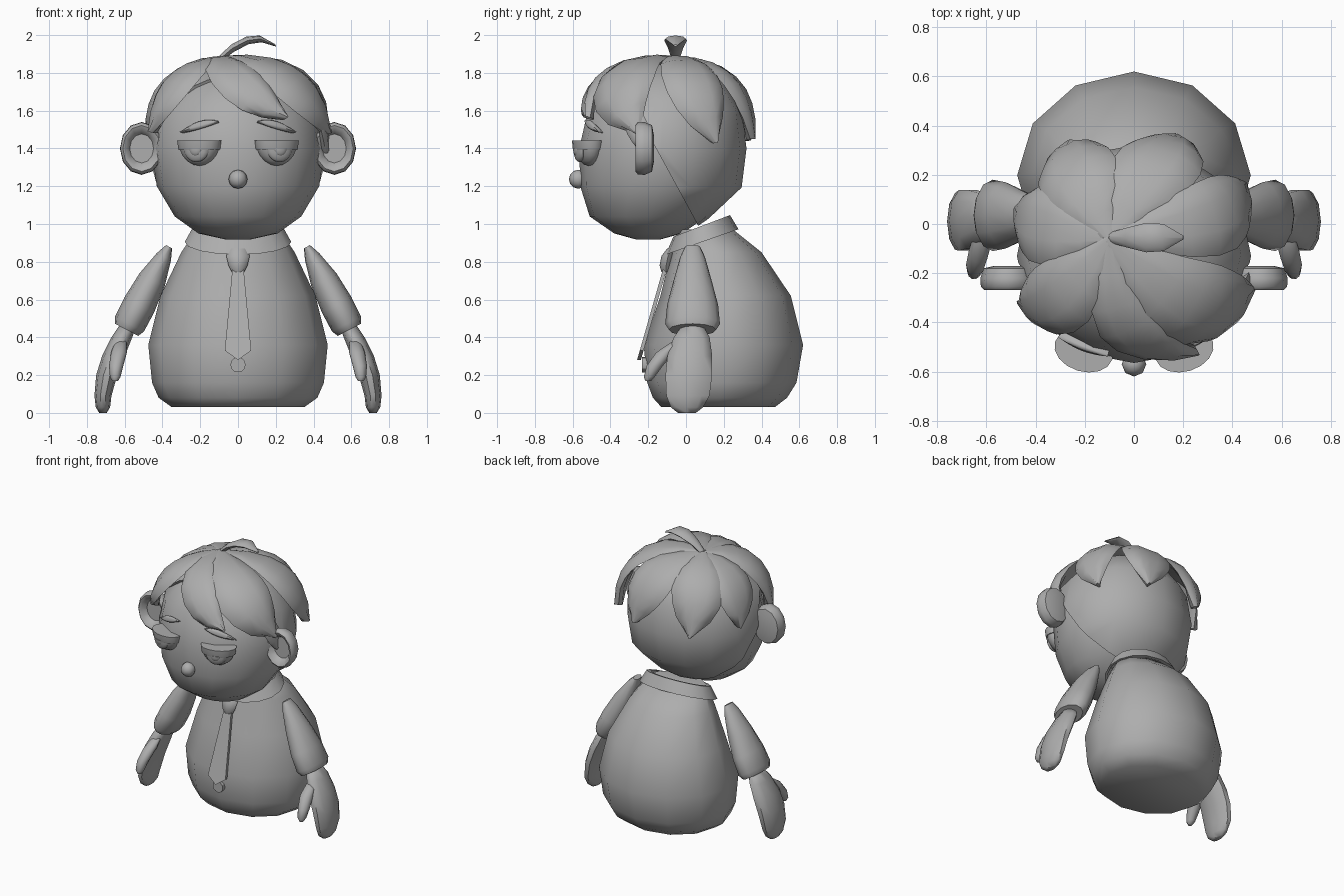
import bpy, bmesh, math
from mathutils import Vector, Matrix

cube = bpy.data.objects.get("Cube")
if cube:
    bpy.data.objects.remove(cube, do_unlink=True)

clay = bpy.data.materials.new("grey clay")
clay.use_nodes = True
GREY = (0.42, 0.42, 0.42, 1)
clay.diffuse_color = GREY
clay.node_tree.nodes["Principled BSDF"].inputs["Base Color"].default_value = GREY

X, Y, Z = Vector((1, 0, 0)), Vector((0, 1, 0)), Vector((0, 0, 1))
SIDES = (("left", 1), ("right", -1))


def finish(name, bm, angle=50):
    bmesh.ops.recalc_face_normals(bm, faces=bm.faces)
    mesh = bpy.data.meshes.new(name)
    bm.to_mesh(mesh)
    bm.free()
    mesh.materials.append(clay)
    obj = bpy.data.objects.new(name, mesh)
    bpy.context.collection.objects.link(obj)
    bpy.ops.object.select_all(action="DESELECT")
    obj.select_set(True)
    bpy.context.view_layer.objects.active = obj
    bpy.ops.object.shade_smooth_by_angle(angle=math.radians(angle))
    return obj


def ring(c, a, b, n=12):
    c = Vector(c)
    return [c + a * math.cos(i * math.tau / n) + b * math.sin(i * math.tau / n) for i in range(n)]


def loft(rings, caps=True):
    bm = bmesh.new()
    rows = [[bm.verts.new(p) for p in r] for r in rings]
    n = len(rows[0])
    for low, high in zip(rows, rows[1:]):
        for i in range(n):
            j = (i + 1) % n
            bm.faces.new((low[i], low[j], high[j], high[i]))
    if caps:
        bm.faces.new(rows[0])
        bm.faces.new(rows[-1])
    return bm


def cut(bm, point, normal):
    """Remove everything on the normal side and close the hole."""
    geom = bm.verts[:] + bm.edges[:] + bm.faces[:]
    res = bmesh.ops.bisect_plane(bm, geom=geom, plane_co=point, plane_no=normal, clear_outer=True)
    edges = [e for e in res["geom_cut"] if isinstance(e, bmesh.types.BMEdge)]
    bmesh.ops.edgeloop_fill(bm, edges=edges)


def ball(radii, u=16, v=10):
    bm = bmesh.new()
    bmesh.ops.create_uvsphere(bm, u_segments=u, v_segments=v, radius=1)
    bmesh.ops.scale(bm, vec=radii, verts=bm.verts)
    return bm


# Body: pear shape leaning forward at the neck (z, centre y, half width, half depth)
BODY = [(.03, .17, .35, .30), (.08, .18, .42, .355), (.16, .19, .455, .395), (.36, .198, .475, .422),
        (.62, .21, .41, .345), (.85, .16, .30, .24), (.97, .105, .22, .145)]
finish("body", loft([ring((0, y, z), X * a, Y * b) for z, y, a, b in BODY]), 60)

# Collar: tilted flared band with thickness
def collar_ring(cy, a, b, z, tilt):
    pts = ring((0, cy, z), X * a, Y * b, 16)
    return [p + Z * (tilt * (p.y - cy)) for p in pts]

collar = [collar_ring(.085, .262, .17, .91, .35), collar_ring(.085, .282, .193, .905, .35),
          collar_ring(.083, .235, .15, .99, .38), collar_ring(.083, .205, .125, .99, .38)]
finish("collar", loft(collar, False), 35)

# Tie: knot, blade and a round button
def plate(name, outline, depth):
    bm = bmesh.new()
    face = bm.faces.new([bm.verts.new(p) for p in outline])
    out = bmesh.ops.extrude_face_region(bm, geom=[face])
    moved = [v for v in out["geom"] if isinstance(v, bmesh.types.BMVert)]
    bmesh.ops.translate(bm, vec=Y * depth, verts=moved)
    finish(name, bm, 30)

def tie_point(x, z):
    return (x, -.125 - (.75 - z) * .285, z)

half = [(.03, .76), (.07, .33)]
plate("tie_blade", [tie_point(x, z) for x, z in half] + [tie_point(0, .28)]
      + [tie_point(-x, z) for x, z in half[::-1]], .02)
finish("tie_knot", loft([ring((0, y, z), X * a, Y * b, 8) for z, y, a, b in
       [(.745, -.105, .032, .025), (.78, -.105, .05, .035), (.83, -.095, .062, .035), (.87, -.075, .05, .025)]]))
plate("button", ring((0, -.232, .255), X * .04, Z * .04), .03)

# Head
HEAD = [(.917, -.2, .06, .06), (.95, -.2, .21, .18), (1.04, -.2, .335, .31), (1.2, -.14, .43, .42),
        (1.4, -.13, .46, .435), (1.6, -.12, .42, .40), (1.75, -.11, .29, .29), (1.83, -.1, .08, .08)]
def head_loft():
    return loft([ring((0, y, z), X * a, Y * b, 16) for z, y, a, b in HEAD])

finish("head", head_loft(), 60)

# Hair cap: a slightly larger shell over the back of the head
cap = head_loft()
middle = Vector((0, -.13, 1.4))
for v in cap.verts:
    v.co = middle + (v.co - middle) * 1.035
cut(cap, (0, -.12, 1.33), (0, -.33, -.18))
finish("hair_cap", cap)


# Locks: grooved leaves wrapped over a rounded dome
HAIR = (Vector((0, -.1, 1.42)), (.475, .455, .455), 2.5)
FACE = (Vector((0, -.13, 1.4)), (.46, .435, .48), 2)
LEAF = (.12, .5, .8, .97, 1, .88, .6, .05)

def lock(name, a, mid, b, width, thick=.06, dome=HAIR, base=1.0):
    centre, radii, power = dome
    a, mid, b = Vector(a), Vector(mid), Vector(b)
    bend = mid * 2 - (a + b) / 2

    def on_dome(p, k):
        d = p - centre
        size = sum(abs(c / r) ** power for c, r in zip(d, radii)) ** (1 / power)
        return centre + d / size * k

    rings = []
    for i, w in enumerate(LEAF):
        t = i / (len(LEAF) - 1)
        p = a * (1 - t) ** 2 + bend * (2 * t * (1 - t)) + b * t * t
        along = (bend - a) * (1 - t) + (b - bend) * t
        side = along.cross(p - centre).normalized() * width * w
        lift = thick * min(1, .45 + t)
        top = [on_dome(p + side * u, base + lift * h) for u, h in
               ((-1, 0), (-.75, .6), (-.35, 1), (0, .8), (.35, 1), (.75, .6), (1, 0))]
        under = [on_dome(p + side * u, base - .05) for u in (.6, 0, -.6)]
        rings.append(top + under)
    finish(name, loft(rings), 55)

CROWN = (-.1, -.06, 1.88)
LOCKS = [
    ("front_bang", (.0, -.45, 1.76), (.27, -.54, 1.57), .13, 1.01),
    ("left_front_lock", (.27, -.34, 1.78), (.46, -.25, 1.48), .20, 1.015),
    ("left_side_lock", (.36, .04, 1.77), (.43, .15, 1.43), .17, 1.01),
    ("left_back_lock", (.1, .27, 1.76), (.17, .36, 1.45), .19, 1.0),
    ("right_back_lock", (-.24, .2, 1.77), (-.24, .3, 1.44), .19, 1.005),
    ("right_side_lock", (-.4, .0, 1.74), (-.47, .06, 1.47), .17, 1.0),
    ("right_front_lock", (-.31, -.3, 1.76), (-.48, -.32, 1.49), .16, 1.01),
]
for name, mid, tip, width, base in LOCKS:
    lock(name, CROWN, mid, tip, width, base=base)
lock("left_sideburn", (.4, -.33, 1.65), (.44, -.26, 1.52), (.46, -.2, 1.36), .06, .03)

# Cowlick: a curled tuft on the crown
TUFT = [(-.1, 1.87, .02, .015), (-.03, 1.93, .04, .02), (.05, 1.972, .06, .02),
        (.12, 1.98, .055, .018), (.2, 1.945, .008, .006)]
finish("cowlick", loft([ring((x, -.055, z), Y * w, Z * h + X * (-.3 * h), 8) for x, z, w, h in TUFT]), 40)

# Nose
nose = ball((.05, .05, .05), 8, 6)
bmesh.ops.translate(nose, vec=(0, -.57, 1.237), verts=nose.verts)
finish("nose", nose, 60)

for side, s in SIDES:
    # Eye: half ball, drooping lid, iris and pupil, turned with the face
    turn = Matrix.Translation((s * .205, -.515, 1.44)) @ Matrix.Rotation(s * .3, 4, "Z")
    for part, radii, y, top in (("eye", (.115, .075, .132), 0, 0),
                                ("iris", (.07, .026, .072), -.052, -.04),
                                ("pupil", (.036, .016, .04), -.068, -.04)):
        bm = ball(radii)
        cut(bm, (0, 0, 0), Z)
        bm.transform(turn @ Matrix.Translation((0, y, top)))
        finish(side + "_" + part, bm)
    lid = ball((.122, .085, .14))
    cut(lid, (0, 0, 0), Z)
    cut(lid, (0, 0, -.05), -Z)
    lid.transform(turn @ Matrix.Translation((0, 0, .003)))
    finish(side + "_eyelid", lid, 40)
    lock(side + "_brow", (s * .11, -.55, 1.55), (s * .2, -.52, 1.53), (s * .3, -.45, 1.485), .022, .03, FACE)

    # Ear: rounded dish opening to the front
    dish = [(.05, .5), (.04, .88), (0, 1), (-.035, .98), (-.048, .87), (-.04, .72), (-.005, .55)]
    finish(side + "_ear", loft([ring((s * .51, -.22 + y, 1.4), X * .115 * k, Z * .14 * k) for y, k in dish]))

    # Sleeve along a slanted axis (position, half thickness, half depth)
    top, end = Vector((s * .365, .035, .88)), Vector((s * .59, .035, .44))
    across = Vector((s * .89, 0, .46))
    sleeve = [(0, .018, .04), (.12, .042, .065), (.4, .075, .10), (.7, .088, .135), (.93, .086, .145), (1, .07, .125)]
    finish(side + "_sleeve", loft([ring(top.lerp(end, t), across * a, Y * b) for t, a, b in sleeve]), 50)

    # Hand: mitten palm (x, y, z, half thickness, half depth) and a thumb towards the front
    palm = [(.585, .035, .46, .045, .06), (.615, .03, .40, .055, .10), (.66, .02, .30, .06, .125),
            (.695, .015, .20, .056, .13), (.715, .01, .09, .045, .12), (.715, .005, .03, .038, .09),
            (.715, .005, 0, .02, .05)]
    thumb = [(.62, -.04, .38, .03, .03), (.63, -.11, .32, .042, .05), (.645, -.165, .25, .038, .045),
             (.65, -.195, .19, .028, .03), (.65, -.2, .168, .014, .015)]
    for part, rows in (("hand", palm), ("thumb", thumb)):
        finish(side + "_" + part, loft([ring((s * x, y, z), X * a, Y * b, 10) for x, y, z, a, b in rows]), 55)
